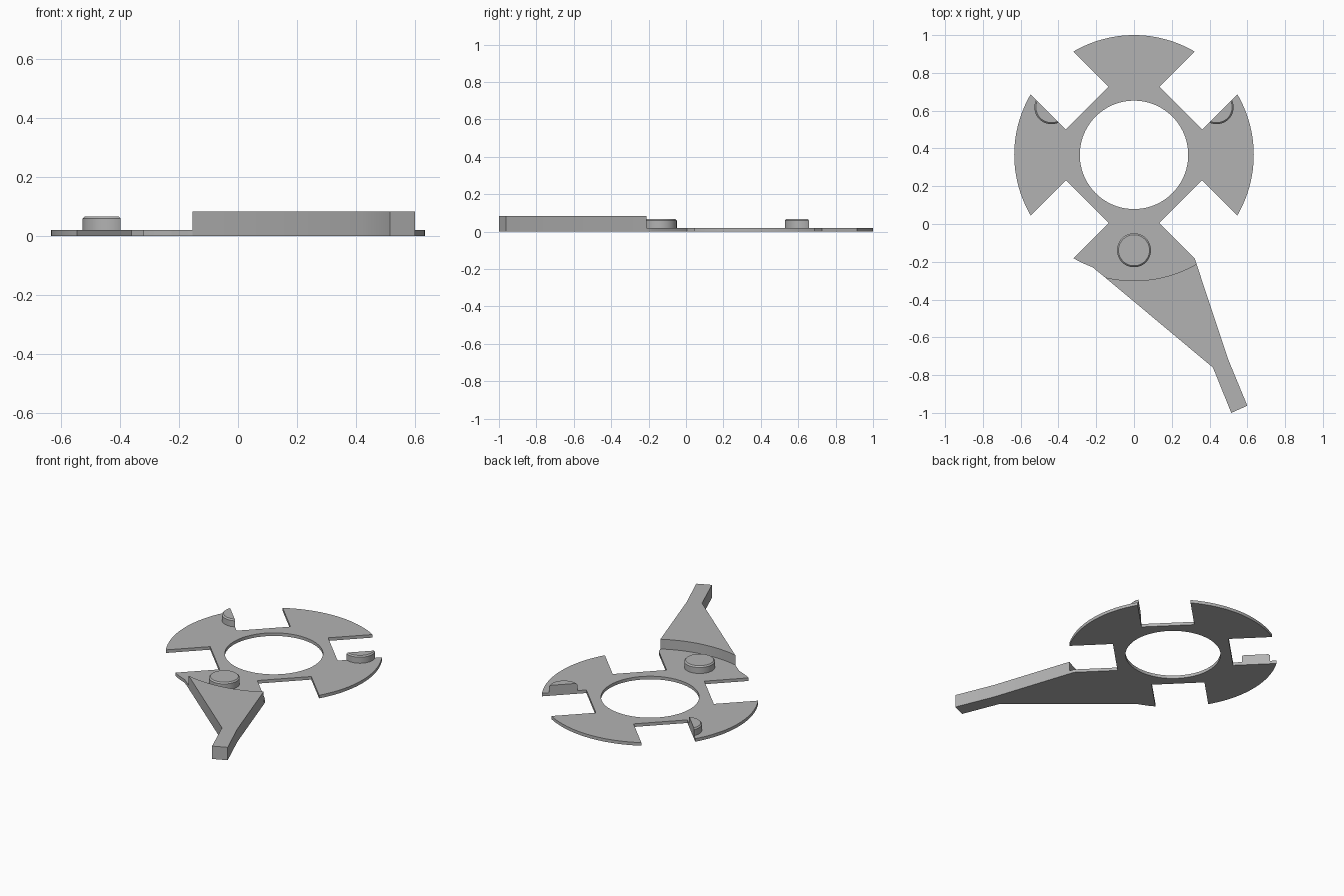
import bpy, bmesh, math
from mathutils import Vector

cube = bpy.data.objects.get("Cube")
if cube:
    bpy.data.objects.remove(cube, do_unlink=True)

CENTRE = Vector((0, 0.366))
R_OUT, R_HOLE, R_LIP = 0.634, 0.287, 0.666
SLOT_HALF, SLOT_DEPTH = 0.16, 0.35
PLATE_H, ARM_H, PEG_H = 0.02, 0.083, 0.067

grey = bpy.data.materials.new("plain grey")
grey.use_nodes = True
grey.diffuse_color = (0.45, 0.45, 0.45, 1)
grey.node_tree.nodes["Principled BSDF"].inputs["Base Color"].default_value = grey.diffuse_color


def polar(r, deg):
    a = math.radians(deg)
    return CENTRE + Vector((r * math.cos(a), r * math.sin(a)))


def arc(r, start, end, n):
    return [polar(r, start + (end - start) * i / n) for i in range(n + 1)]


def finish(obj):
    obj.data.materials.clear()
    obj.data.materials.append(grey)
    bpy.ops.object.select_all(action='DESELECT')
    obj.select_set(True)
    bpy.context.view_layer.objects.active = obj
    bpy.ops.object.shade_smooth_by_angle(angle=math.radians(30))


def extruded(name, loops, height):
    """Flat outline, with optional holes, standing on the ground."""
    curve = bpy.data.curves.new(name, 'CURVE')
    curve.dimensions = '2D'
    curve.fill_mode = 'BOTH'
    curve.extrude = height / 2
    for loop in loops:
        spline = curve.splines.new('POLY')
        spline.points.add(len(loop) - 1)
        for point, p in zip(spline.points, loop):
            point.co = (p[0], p[1], 0, 1)
        spline.use_cyclic_u = True
    obj = bpy.data.objects.new(name, curve)
    obj.location.z = height / 2
    bpy.context.collection.objects.link(obj)
    bpy.ops.object.select_all(action='DESELECT')
    obj.select_set(True)
    bpy.context.view_layer.objects.active = obj
    bpy.ops.object.convert(target='MESH')
    obj = bpy.context.object
    bm = bmesh.new()
    bm.from_mesh(obj.data)
    bmesh.ops.remove_doubles(bm, verts=bm.verts, dist=0.0001)
    bmesh.ops.recalc_face_normals(bm, faces=bm.faces)
    bm.to_mesh(obj.data)
    bm.free()
    finish(obj)


def peg(name, angle, slot_angle=None, side=1):
    """Round peg with a chamfered rim, trimmed by the wall of a slot."""
    radius, chamfer = 0.09, 0.008
    bm = bmesh.new()
    bmesh.ops.create_cone(bm, cap_ends=True, segments=48, radius1=radius,
                          radius2=radius, depth=PEG_H - PLATE_H)
    rim = [e for e in bm.edges if all(v.co.z > 0 for v in e.verts)]
    bmesh.ops.bevel(bm, geom=rim, offset=chamfer, segments=1, affect='EDGES')
    pos = polar(0.505, angle)
    bmesh.ops.translate(bm, verts=bm.verts, vec=(pos.x, pos.y, (PEG_H + PLATE_H) / 2))
    if slot_angle is not None:
        normal = Vector((0, side)) 
        a = math.radians(slot_angle)
        normal = Vector((-math.sin(a), math.cos(a))) * side
        wall = CENTRE + normal * SLOT_HALF
        cut = bmesh.ops.bisect_plane(
            bm, geom=bm.verts[:] + bm.edges[:] + bm.faces[:], dist=0.00001,
            plane_co=(wall.x, wall.y, 0), plane_no=(normal.x, normal.y, 0),
            clear_inner=True)
        edges = [g for g in cut['geom_cut'] if isinstance(g, bmesh.types.BMEdge)]
        bmesh.ops.contextual_create(bm, geom=edges)
    bmesh.ops.recalc_face_normals(bm, faces=bm.faces)
    mesh = bpy.data.meshes.new(name)
    bm.to_mesh(mesh)
    bm.free()
    obj = bpy.data.objects.new(name, mesh)
    bpy.context.collection.objects.link(obj)
    finish(obj)


# Slotted ring plate; the front lobe carries a lip that meets the arm
half_slot = math.degrees(math.asin(SLOT_HALF / R_OUT))
floor_r = math.hypot(SLOT_DEPTH, SLOT_HALF)
floor_a = math.degrees(math.atan2(SLOT_HALF, SLOT_DEPTH))
ARM_START, ARM_END = 256.6, 299.8
outline = []
for slot in (45, 135, 225, 315):
    start, end = slot + half_slot, slot + 90 - half_slot
    outline += [polar(floor_r, slot - floor_a), polar(floor_r, slot + floor_a)]
    if slot == 225:
        outline += arc(R_OUT, start, 249.7, 6)
        outline += arc(R_LIP, ARM_START, ARM_END, 24)
        outline.append(polar(R_OUT, end))
    else:
        outline += arc(R_OUT, start, end, 32)
extruded("ring_plate", [outline, arc(R_HOLE, 0, 360 - 3.75, 95)], PLATE_H)

# Thick tapered arm ending in a short handle
arm = arc(R_LIP, ARM_START, ARM_END, 24)
arm += [(0.5, -0.72), (0.6, -0.962), (0.515, -1.0), (0.418, -0.76)]
extruded("lever_arm", [arm], ARM_H)

# Three pegs spaced evenly, two of them trimmed by the slots
peg("front_peg", 270)
peg("left_peg", 30, 45, -1)
peg("right_peg", 150, 135, 1)
